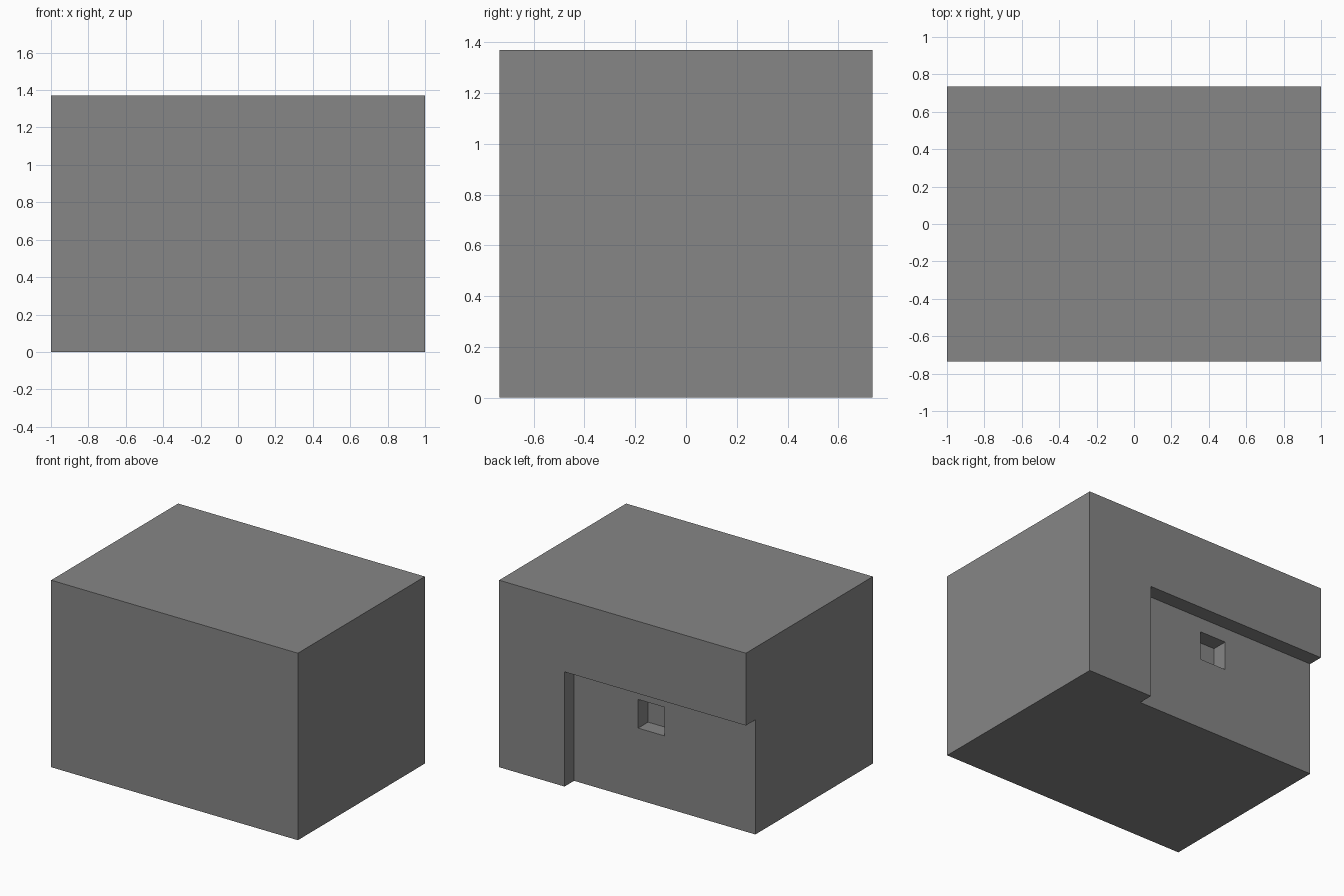
import bpy

# Remove the default object
cube = bpy.data.objects.get("Cube")
if cube:
    bpy.data.objects.remove(cube, do_unlink=True)

WIDTH, DEPTH, HEIGHT = 2.0, 1.47, 1.37
BACK = DEPTH / 2
RECESS_BACK = BACK - 0.11
NICHE_BACK = RECESS_BACK - 0.115
SPILL = 0.1  # cutters run past the open sides

grey = bpy.data.materials.new("plain grey")
grey.use_nodes = True
colour = (0.24, 0.24, 0.24, 1.0)
grey.diffuse_color = colour
grey.node_tree.nodes["Principled BSDF"].inputs["Base Color"].default_value = colour


def box(name, low, high):
    """Axis-aligned box between two corners."""
    bpy.ops.mesh.primitive_cube_add(size=1)
    obj = bpy.context.object
    obj.name = name
    for v in obj.data.vertices:
        v.co = [h if c > 0 else l for c, l, h in zip(v.co, low, high)]
    obj.data.materials.append(grey)
    return obj


def carve(target, cutter):
    """Subtract the cutter from the target, then discard it."""
    cutter.hide_render = True
    mod = target.modifiers.new(cutter.name, 'BOOLEAN')
    mod.operation = 'DIFFERENCE'
    mod.solver = 'EXACT'
    mod.object = cutter
    bpy.context.view_layer.objects.active = target
    bpy.ops.object.modifier_apply(modifier=mod.name)
    bpy.data.objects.remove(cutter, do_unlink=True)


# Main block
block = box("building_block", (-WIDTH / 2, -BACK, 0), (WIDTH / 2, BACK, HEIGHT))

# Recess under the overhang, open at the bottom and at one end
carve(block, box("recess_cutter",
                 (-WIDTH / 2 - SPILL, RECESS_BACK, -SPILL),
                 (0.47, BACK + SPILL, 0.84)))

# Small square niche in the recessed wall
carve(block, box("niche_cutter",
                 (-0.265, NICHE_BACK, 0.525),
                 (-0.05, RECESS_BACK + SPILL / 2, 0.735)))
